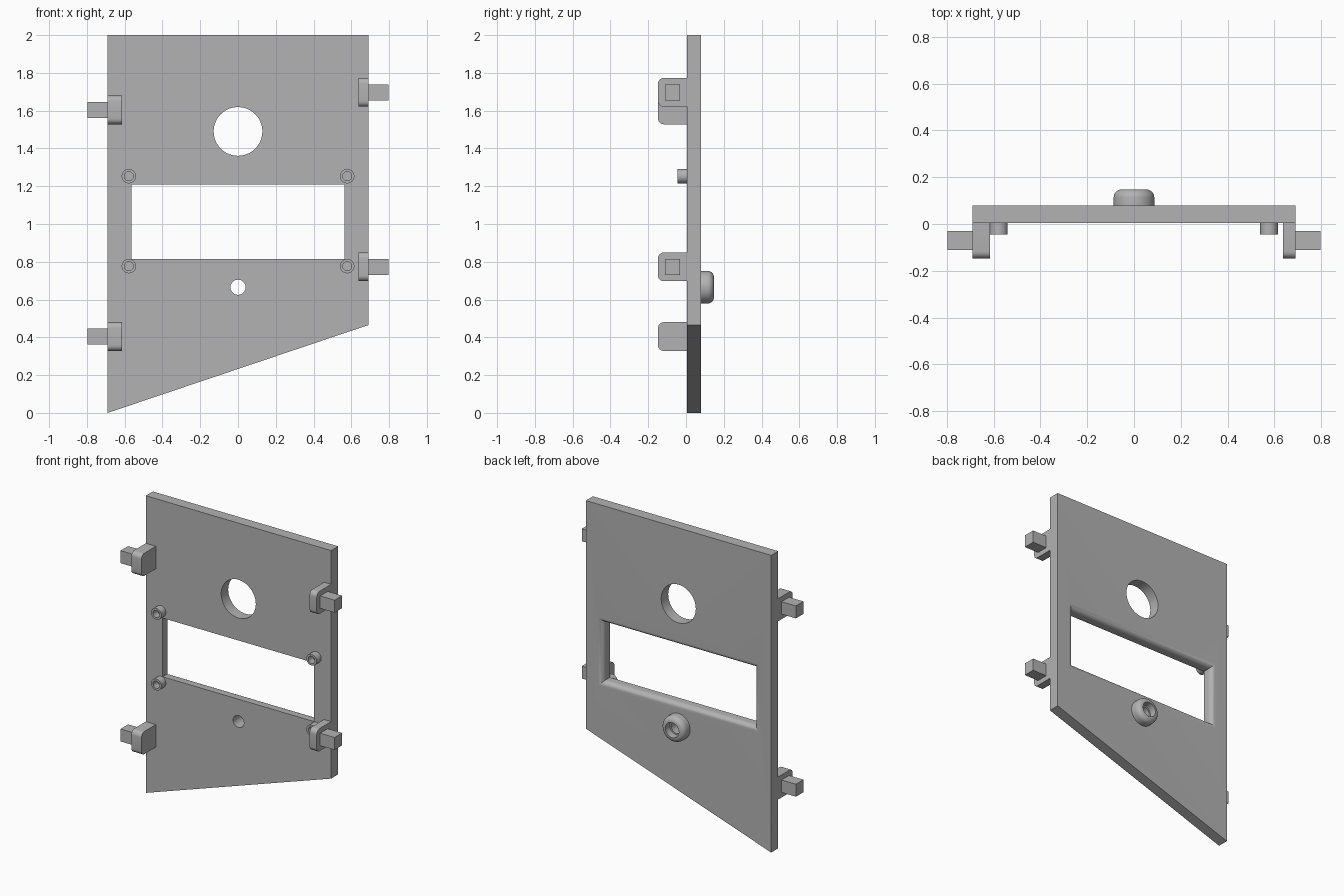
import bpy
import bmesh
from math import sin, cos, pi, radians
from mathutils import Vector

if "Cube" in bpy.data.objects:
    bpy.data.objects.remove(bpy.data.objects["Cube"])

grey = bpy.data.materials.new("plain grey")
grey.use_nodes = True
grey.diffuse_color = (0.45, 0.45, 0.45, 1)
grey.node_tree.nodes["Principled BSDF"].inputs["Base Color"].default_value = grey.diffuse_color

FRONT, BACK = 0.005, 0.08      # panel faces
HALF = 0.69                    # panel half width


def loft(name, rings, closed=False):
    """Skin equal-length rings; cap the ends, or join last to first."""
    bm = bmesh.new()
    loops = [[bm.verts.new(p) for p in ring] for ring in rings]
    pairs = list(zip(loops, loops[1:]))
    if closed:
        pairs.append((loops[-1], loops[0]))
    else:
        bm.faces.new(loops[0])
        bm.faces.new(loops[-1])
    for a, b in pairs:
        for i in range(len(a)):
            j = (i + 1) % len(a)
            bm.faces.new((a[i], a[j], b[j], b[i]))
    bmesh.ops.recalc_face_normals(bm, faces=bm.faces)
    mesh = bpy.data.meshes.new(name)
    bm.to_mesh(mesh)
    bm.free()
    mesh.materials.append(grey)
    ob = bpy.data.objects.new(name, mesh)
    bpy.context.collection.objects.link(ob)
    return ob


def select(ob):
    bpy.ops.object.select_all(action="DESELECT")
    ob.select_set(True)
    bpy.context.view_layer.objects.active = ob


def smooth(ob):
    select(ob)
    bpy.ops.object.shade_smooth_by_angle(angle=radians(30))


def circle(x, z, r, y, n=48):
    return [(x + r * cos(2 * pi * i / n), y, z + r * sin(2 * pi * i / n)) for i in range(n)]


def rect(x0, x1, z0, z1, y, grow=0):
    x0, x1, z0, z1 = x0 - grow, x1 + grow, z0 - grow, z1 + grow
    return [(x0, y, z0), (x1, y, z0), (x1, y, z1), (x0, y, z1)]


def lathe(name, x, z, profile, closed=False):
    """Turn (radius, y) pairs around an axis along y."""
    ob = loft(name, [circle(x, z, r, y) for r, y in profile], closed)
    smooth(ob)
    return ob


def cut(target, cutter):
    cutter.hide_render = True
    mod = target.modifiers.new("cut", "BOOLEAN")
    mod.operation = "DIFFERENCE"
    mod.solver = "EXACT"
    mod.object = cutter
    select(target)
    bpy.ops.object.modifier_apply(modifier=mod.name)
    bpy.data.objects.remove(cutter)


# Panel with a slanted lower edge
outline = [(-HALF, 0), (HALF, 0.465), (HALF, 2), (-HALF, 2)]
panel = loft("panel", [[(x, y, z) for x, z in outline] for y in (FRONT, BACK)])

# Window whose rear edge is rounded
fillet = 0.035
opening = (-0.565, 0.563, 0.815, 1.21)
rings = [rect(*opening, FRONT - 0.05)]
for i in range(9):
    t = i / 8 * pi / 2
    rings.append(rect(*opening, BACK - fillet + fillet * sin(t), fillet * (1 - cos(t))))
rings.append(rect(*opening, BACK + 0.05, fillet))
cut(panel, loft("window_cutter", rings))

# Large round hole and small through hole
SMALL_Z = 0.665
for z, r in ((1.49, 0.129), (SMALL_Z, 0.04)):
    cut(panel, loft("hole_cutter", [circle(0, z, r, y) for y in (FRONT - 0.05, BACK + 0.05)]))
smooth(panel)

# Rounded collar on the back around the small hole
round_r, top, outer = 0.035, 0.148, 0.087
profile = [(0.04, BACK - 0.002), (outer, BACK - 0.002)]
for i in range(7):
    t = i / 6 * pi / 2
    profile.append((outer - round_r + round_r * cos(t), top - round_r + round_r * sin(t)))
profile += [(0.05, top), (0.05, 0.1), (0.04, 0.1)]
lathe("rear_collar", 0, SMALL_Z, profile, closed=True)

# Four hollow screw posts at the window corners
for side, x in (("right", -0.578), ("left", 0.578)):
    for level, z in (("lower", 0.777), ("upper", 1.253)):
        lathe(f"{side}_{level}_screw_post", x, z,
              [(0.038, FRONT + 0.002), (0.038, -0.044), (0.024, -0.044), (0.024, FRONT - 0.001)])


# Hinge lugs with square pins
def lug(name, side, z, width):
    r, tip, half = 0.03, -0.148, 0.076
    section = [(FRONT + 0.002, z + half), (FRONT + 0.002, z - half)]
    for sign in (-1, 1):
        for i in range(7):
            t = i / 6 * pi / 2
            if sign > 0:
                t = pi / 2 - t
            section.append((tip + r - r * sin(t), z + sign * (half - r + r * cos(t))))
    block = loft(name + "_lug", [[(x, y, h) for y, h in section]
                                 for x in (side * HALF, side * (HALF - width))])
    smooth(block)
    xs = sorted((side * (HALF - 0.002), side * 0.797))
    loft(name + "_pin", [rect(*xs, z - 0.042, z + 0.042, y) for y in (-0.111, -0.031)])


lug("right_upper", -1, 1.604, 0.075)
lug("right_lower", -1, 0.404, 0.075)
lug("left_upper", 1, 1.697, 0.053)
lug("left_lower", 1, 0.773, 0.053)
